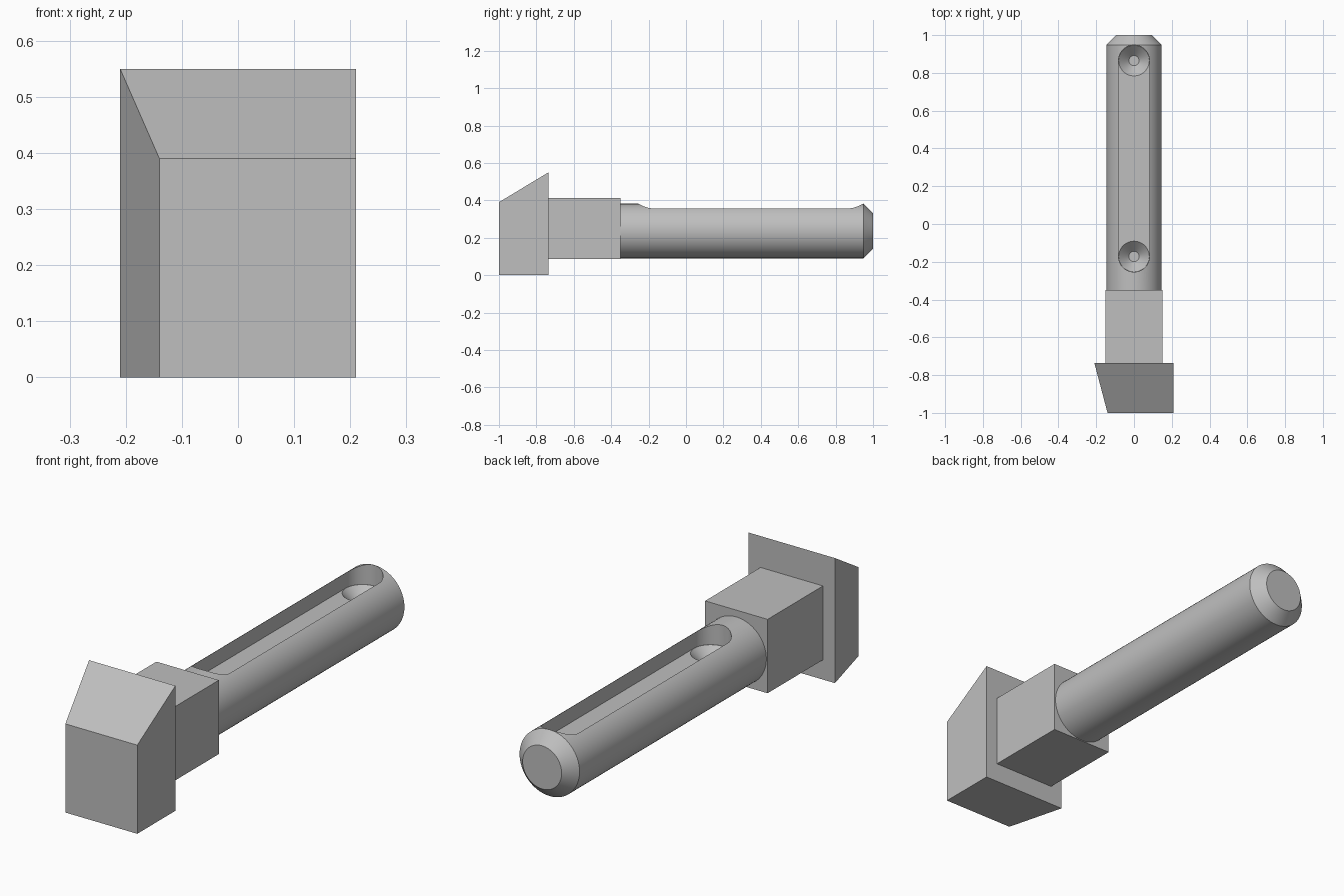
import bpy, bmesh, math
from mathutils import Matrix, Vector

if "Cube" in bpy.data.objects:
    bpy.data.objects.remove(bpy.data.objects["Cube"])

SHAFT_Z, SHAFT_R = 0.236, 0.146
SLOT_R, SLOT_FLOOR = 0.082, 0.29
HOLE_YS = (-0.172, 0.865)

grey = bpy.data.materials.new("plain grey")
grey.use_nodes = True
colour = (0.52, 0.52, 0.52, 1)
grey.diffuse_color = colour
grey.node_tree.nodes["Principled BSDF"].inputs["Base Color"].default_value = colour


def loft(name, rings, matrix=Matrix()):
    """Closed solid through rings of equal point count."""
    bm = bmesh.new()
    loops = [[bm.verts.new(matrix @ Vector(p)) for p in ring] for ring in rings]
    for a, b in zip(loops, loops[1:]):
        for i in range(len(a)):
            j = (i + 1) % len(a)
            bm.faces.new((a[i], a[j], b[j], b[i]))
    bm.faces.new(loops[0][::-1])
    bm.faces.new(loops[-1])
    bmesh.ops.recalc_face_normals(bm, faces=bm.faces)
    mesh = bpy.data.meshes.new(name)
    bm.to_mesh(mesh)
    bm.free()
    mesh.materials.append(grey)
    obj = bpy.data.objects.new(name, mesh)
    bpy.context.collection.objects.link(obj)
    return obj


def rect(x0, x1, z0, z1, y):
    return [(x0, y, z0), (x1, y, z0), (x1, y, z1), (x0, y, z1)]


def circle(r, z, n=64):
    return [(r * math.cos(2 * math.pi * i / n), r * math.sin(2 * math.pi * i / n), z)
            for i in range(n)]


def stadium(r, y0, y1, z, n=32):
    pts = []
    for start, y in ((0, y1), (math.pi, y0)):
        for i in range(n + 1):
            a = start + math.pi * i / n
            pts.append((r * math.cos(a), y + r * math.sin(a), z))
    return pts


def cut(target, cutter):
    cutter.hide_render = True
    mod = target.modifiers.new("cut", 'BOOLEAN')
    mod.operation, mod.solver, mod.object = 'DIFFERENCE', 'EXACT', cutter
    bpy.context.view_layer.objects.active = target
    bpy.ops.object.modifier_apply(modifier=mod.name)
    bpy.data.objects.remove(cutter)


# Head with sloped top and one sloped side, and the square neck
loft("wedge_head", [rect(-0.14, 0.21, 0, 0.39, -1), rect(-0.21, 0.21, 0, 0.55, -0.735)])
loft("square_neck", [rect(-0.152, 0.152, 0.087, 0.412, y) for y in (-0.735, -0.35)])

# Round shaft with a chamfered end
along_y = Matrix.Translation((0, 0, SHAFT_Z)) @ Matrix.Rotation(-math.pi / 2, 4, 'X')
shaft = loft("round_shaft", [circle(SHAFT_R, -0.35), circle(SHAFT_R, 0.948),
                             circle(0.095, 1)], along_y)

# Long slot and two countersunk blind holes in its floor
cut(shaft, loft("slot_cutter", [stadium(SLOT_R, *HOLE_YS, z) for z in (SLOT_FLOOR, 0.6)]))
for y in HOLE_YS:
    rings = [circle(0.027, SLOT_FLOOR - 0.054), circle(0.081, SLOT_FLOOR),
             circle(0.081, SLOT_FLOOR + 0.02)]
    cut(shaft, loft("countersink_cutter", rings, Matrix.Translation((0, y, 0))))

bpy.ops.object.select_all(action='DESELECT')
shaft.select_set(True)
bpy.context.view_layer.objects.active = shaft
bpy.ops.object.shade_smooth_by_angle(angle=math.radians(30))
